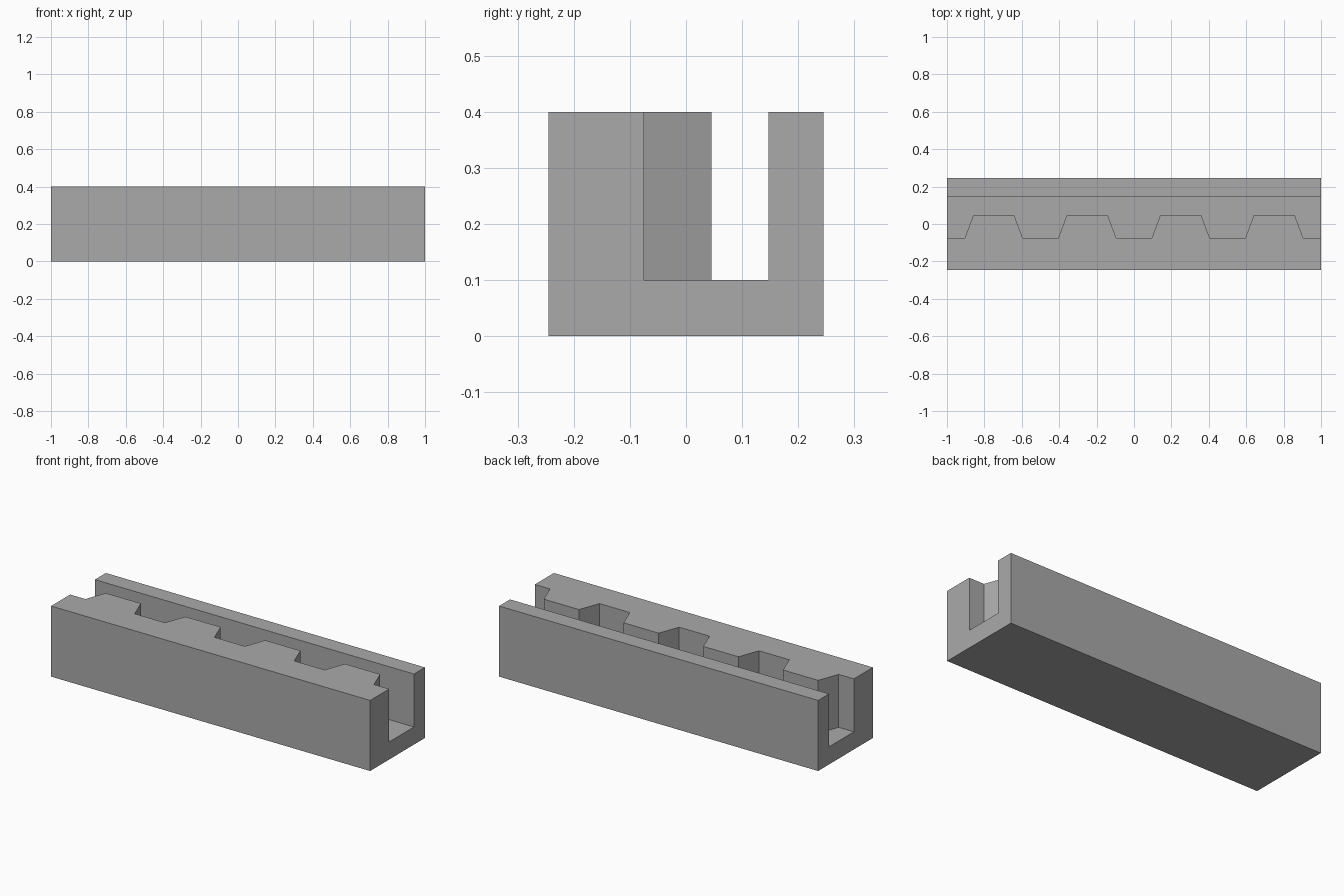
import bpy
import bmesh

cube = bpy.data.objects.get("Cube")
if cube:
    bpy.data.objects.remove(cube, do_unlink=True)

LENGTH, DEPTH, HEIGHT = 2.0, 0.49, 0.4
FLOOR = 0.1                        # thickness under the channel
VALLEY, PEAK, WALL = -0.075, 0.045, 0.147
TOOTH_BASE, TOOTH_TIP = 0.155, 0.11   # half widths
TOOTH_CENTRES = [-0.75 + 0.5 * i for i in range(4)]

grey = bpy.data.materials.new("plain grey")
grey.use_nodes = True
colour = (0.4, 0.4, 0.4, 1)
grey.diffuse_color = colour
grey.node_tree.nodes["Principled BSDF"].inputs["Base Color"].default_value = colour


def prism(name, outline, bottom, top):
    """Extrude a plan outline upwards into a solid."""
    bm = bmesh.new()
    face = bm.faces.new([bm.verts.new((x, y, bottom)) for x, y in outline])
    result = bmesh.ops.extrude_face_region(bm, geom=[face])
    moved = [v for v in result["geom"] if isinstance(v, bmesh.types.BMVert)]
    bmesh.ops.translate(bm, verts=moved, vec=(0, 0, top - bottom))
    bmesh.ops.recalc_face_normals(bm, faces=bm.faces)
    mesh = bpy.data.meshes.new(name)
    bm.to_mesh(mesh)
    bm.free()
    mesh.materials.append(grey)
    obj = bpy.data.objects.new(name, mesh)
    bpy.context.collection.objects.link(obj)
    return obj


# Solid rail block
hx, hy = LENGTH / 2, DEPTH / 2
rail = prism("toothed_channel_rail",
             [(-hx, -hy), (hx, -hy), (hx, hy), (-hx, hy)], 0, HEIGHT)

# Channel cutter: straight at the back, trapezoid teeth at the front
over = hx + 0.1
outline = [(-over, WALL), (-over, VALLEY)]
for c in TOOTH_CENTRES:
    outline += [(c - TOOTH_BASE, VALLEY), (c - TOOTH_TIP, PEAK),
                (c + TOOTH_TIP, PEAK), (c + TOOTH_BASE, VALLEY)]
outline += [(over, VALLEY), (over, WALL)]
cutter = prism("channel_cutter", outline, FLOOR, HEIGHT + 0.1)
cutter.hide_render = True

# Cut the channel, bake the result and drop the cutter
cut = rail.modifiers.new("channel", 'BOOLEAN')
cut.operation = 'DIFFERENCE'
cut.solver = 'EXACT'
cut.object = cutter
bpy.context.view_layer.update()
evaluated = rail.evaluated_get(bpy.context.evaluated_depsgraph_get())
rail_mesh = bpy.data.meshes.new_from_object(evaluated)
rail.modifiers.clear()
rail.data = rail_mesh
bpy.data.objects.remove(cutter, do_unlink=True)
